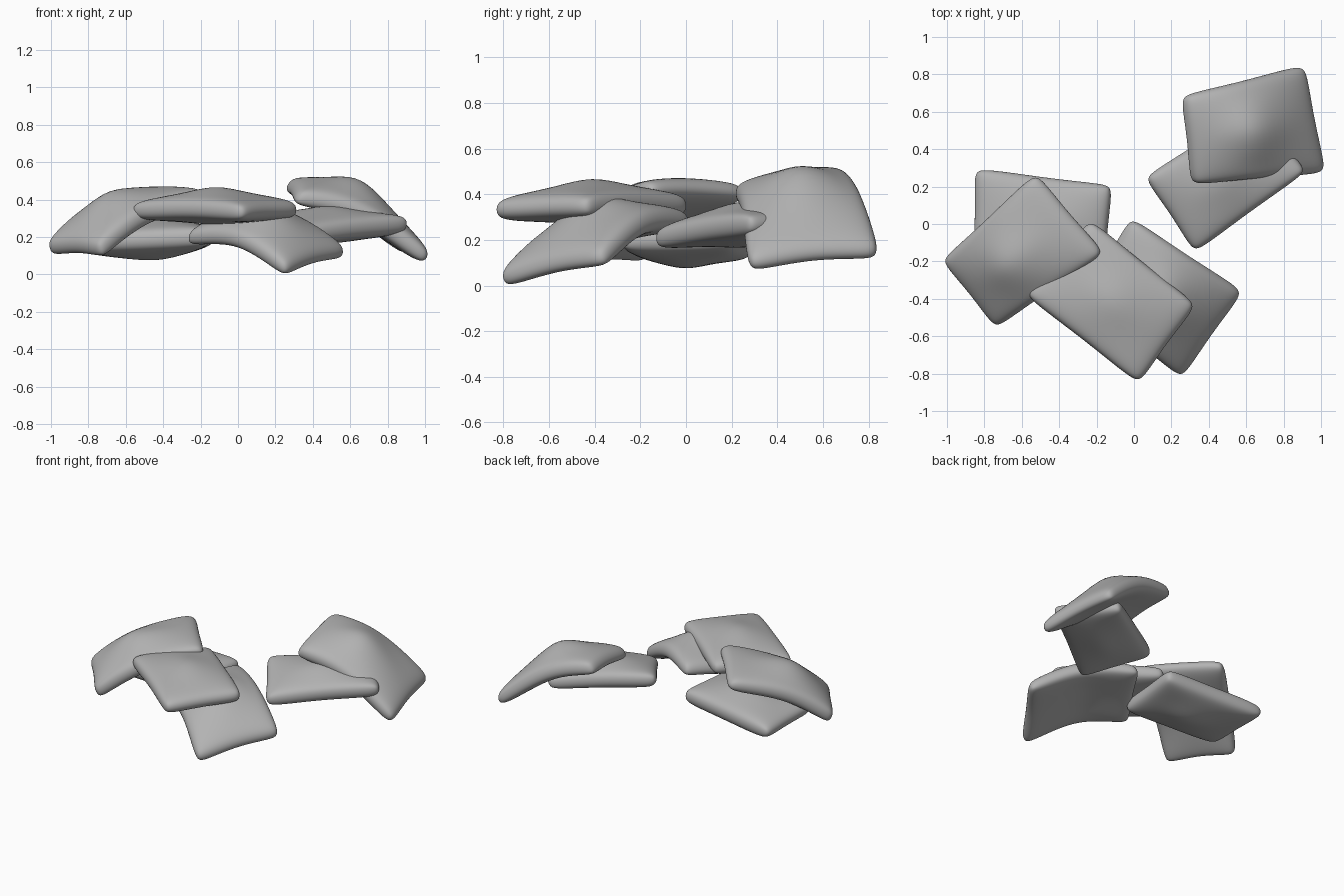
import bpy, bmesh
from mathutils import Vector

if "Cube" in bpy.data.objects:
    bpy.data.objects.remove(bpy.data.objects["Cube"])

grey = bpy.data.materials.new("stone_grey")
grey.use_nodes = True
COLOUR = (0.45, 0.45, 0.45, 1)
grey.diffuse_color = COLOUR
grey.node_tree.nodes["Principled BSDF"].inputs["Base Color"].default_value = COLOUR

STEPS = (-1, -0.76, 0, 0.76, 1)
N = len(STEPS)


def slab(name, a, b, c, d, bend, shift=0.0, thick=0.125, rim=0.038):
    """Bent cushion slab; a-b and d-c are the long edges, bend lifts the middle
    and shift slides the fold along the length."""
    a, b, c, d = (Vector(p) for p in (a, b, c, d))
    centre = (a + b + c + d) / 4
    normal = (b - d).cross(c - a).normalized()
    if normal.z < 0:
        normal = -normal

    def point(u, v, side):
        s, t = (u + shift * (1 - u * u) + 1) / 2, (v + 1) / 2
        p = (a.lerp(b, s)).lerp(d.lerp(c, s), t)
        # blunt corners, slightly hollow sides and an allowance for smoothing
        hollow = 1.06 - 0.04 * (max(abs(u), abs(v)) - min(abs(u), abs(v)))
        if abs(u) == 1 and abs(v) == 1:
            hollow = 1.01
        p = centre + (p - centre) * hollow
        arch = (1 - abs(u)) * (1 - 0.35 * abs(v)) + 0.15 * abs(u) * (1 - abs(v))
        p.z += bend * arch
        edge = max(abs(u), abs(v))
        half = rim if edge == 1 else rim + (thick - rim) * (1 - edge * 0.8)
        return p + normal * half * side

    bm = bmesh.new()
    layers = [[[bm.verts.new(point(u, v, side)) for v in STEPS] for u in STEPS]
              for side in (1, -1)]
    top, bottom = layers
    for grid in layers:
        for i in range(N - 1):
            for j in range(N - 1):
                bm.faces.new((grid[i][j], grid[i + 1][j], grid[i + 1][j + 1], grid[i][j + 1]))
    # rim wall around the outline
    last = N - 1
    ring = ([(i, 0) for i in range(last)] + [(last, j) for j in range(last)]
            + [(i, last) for i in range(last, 0, -1)] + [(0, j) for j in range(last, 0, -1)])
    for (i, j), (k, m) in zip(ring, ring[1:] + ring[:1]):
        bm.faces.new((top[i][j], bottom[i][j], bottom[k][m], top[k][m]))
    bmesh.ops.recalc_face_normals(bm, faces=bm.faces)
    # firm up the fold lines through the middle
    crease = bm.edges.layers.float.new("crease_edge")
    for grid in layers:
        middle = N // 2
        for i in range(1, N - 2):
            for p, q in ((grid[i][middle], grid[i + 1][middle]),
                         (grid[middle][i], grid[middle][i + 1])):
                bm.edges.get((p, q))[crease] = 0.3
    for f in bm.faces:
        f.smooth = True
    mesh = bpy.data.meshes.new(name)
    bm.to_mesh(mesh)
    bm.free()
    mesh.materials.append(grey)
    obj = bpy.data.objects.new(name, mesh)
    bpy.context.collection.objects.link(obj)
    sub = obj.modifiers.new("soften", "SUBSURF")
    sub.levels = sub.render_levels = 3
    return obj


# right-hand pile
slab("lower_back_slab", (-0.84, 0.29, 0.16), (-0.13, 0.2, 0.21),
     (-0.17, -0.28, 0.2), (-0.85, -0.2, 0.17), 0.0, shift=0.15, thick=0.13)
slab("upper_side_slab", (-1.01, -0.19, 0.135), (-0.53, 0.26, 0.41),
     (-0.17, -0.16, 0.425), (-0.73, -0.54, 0.125), 0.115, shift=-0.18, thick=0.115)
# front pair
slab("front_low_slab", (-0.01, 0.02, 0.285), (0.57, -0.36, 0.115),
     (0.25, -0.81, 0.02), (-0.27, -0.4, 0.19), 0.16, thick=0.115)
slab("front_top_slab", (-0.23, 0.01, 0.35), (0.32, -0.43, 0.345),
     (0.02, -0.84, 0.33), (-0.57, -0.38, 0.34), 0.03, thick=0.115)
# back pair
slab("back_low_slab", (0.33, -0.14, 0.2), (0.91, 0.28, 0.27),
     (0.64, 0.62, 0.25), (0.07, 0.25, 0.28), 0.02, thick=0.115)
slab("back_top_slab", (0.27, 0.68, 0.475), (0.9, 0.84, 0.14),
     (1.01, 0.28, 0.085), (0.32, 0.22, 0.405), 0.155, shift=-0.04, thick=0.115)
